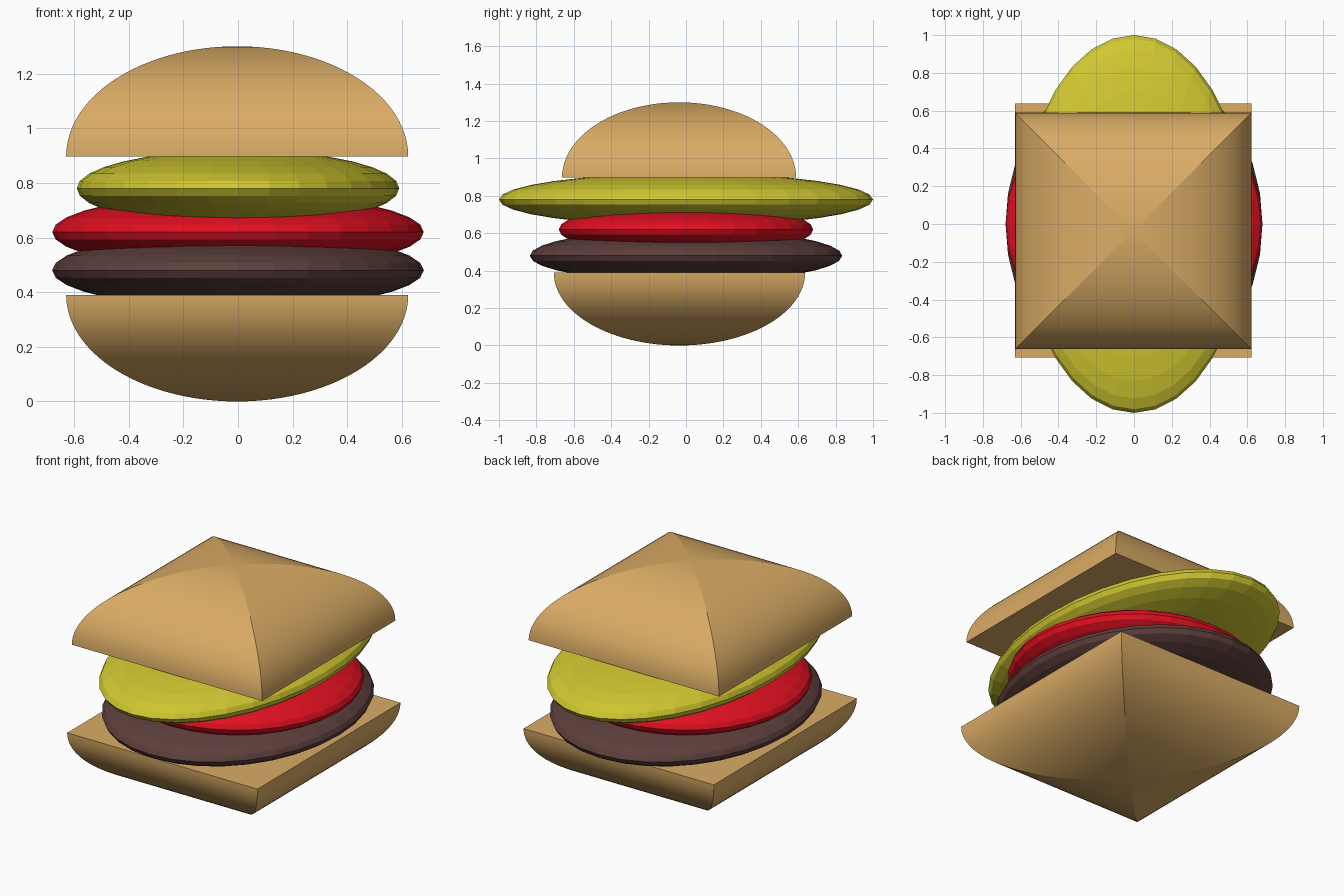
import bpy, bmesh, math

if "Cube" in bpy.data.objects:
    bpy.data.objects.remove(bpy.data.objects["Cube"])


def material(name, colour):
    m = bpy.data.materials.new(name)
    m.diffuse_color = (*colour, 1)
    m.use_nodes = True
    m.node_tree.nodes["Principled BSDF"].inputs["Base Color"].default_value = m.diffuse_color
    return m


BREAD = material("bread", (0.70, 0.41, 0.13))
PICKLE = material("pickle_green", (0.64, 0.58, 0.03))
RED = material("tomato_red", (0.75, 0.005, 0.015))
MEAT = material("meat", (0.11, 0.05, 0.045))


def bun(name, half_x, half_y, centre, height, steps=24):
    """Square-plan dome with an elliptical profile; negative height points down."""
    bm = bmesh.new()
    rings = []
    for i in range(steps):
        a = math.pi / 2 * i / steps
        s, z = math.cos(a), height * math.sin(a)
        rings.append([bm.verts.new((sx * half_x * s, sy * half_y * s, z))
                      for sx, sy in ((-1, -1), (1, -1), (1, 1), (-1, 1))])
    apex = bm.verts.new((0, 0, height))
    bm.faces.new(rings[0])
    for k in range(4):
        n = (k + 1) % 4
        for lo, hi in zip(rings, rings[1:]):
            bm.faces.new((lo[k], lo[n], hi[n], hi[k]))
        bm.faces.new((rings[-1][k], rings[-1][n], apex))
    # keep the four corner ridges and the rim crisp
    bmesh.ops.recalc_face_normals(bm, faces=bm.faces)
    for f in bm.faces:
        f.smooth = len(f.verts) == 4
    ridge = {v: k for r in rings for k, v in enumerate(r)}
    for e in bm.edges:
        a, b = e.verts
        same_corner = apex in (a, b) or ridge[a] == ridge[b]
        e.smooth = not (same_corner or (a in rings[0] and b in rings[0]))
    mesh = bpy.data.meshes.new(name)
    bm.to_mesh(mesh)
    bm.free()
    mesh.materials.append(BREAD)
    ob = bpy.data.objects.new(name, mesh)
    ob.location = centre
    bpy.context.collection.objects.link(ob)


def slice_disc(name, half_x, half_y, z, mat, half_z=0.14):
    """Faceted squashed sphere used for every filling."""
    bpy.ops.mesh.primitive_uv_sphere_add(segments=32, ring_count=16, location=(0, 0, z))
    ob = bpy.context.object
    ob.name = name
    ob.scale = (half_x, half_y, half_z)
    bpy.ops.object.transform_apply(location=False, rotation=False, scale=True)
    ob.data.materials.append(mat)


# bread
bun("bottom_bun", 0.626, 0.672, (-0.003, -0.035, 0.39), -0.39)
bun("top_bun", 0.626, 0.626, (-0.003, -0.037, 0.897), 0.403)

# fillings
slice_disc("patty", 0.68, 0.835, 0.48, MEAT)
slice_disc("tomato", 0.68, 0.68, 0.62, RED)
slice_disc("pickle", 0.59, 1.0, 0.78, PICKLE)
